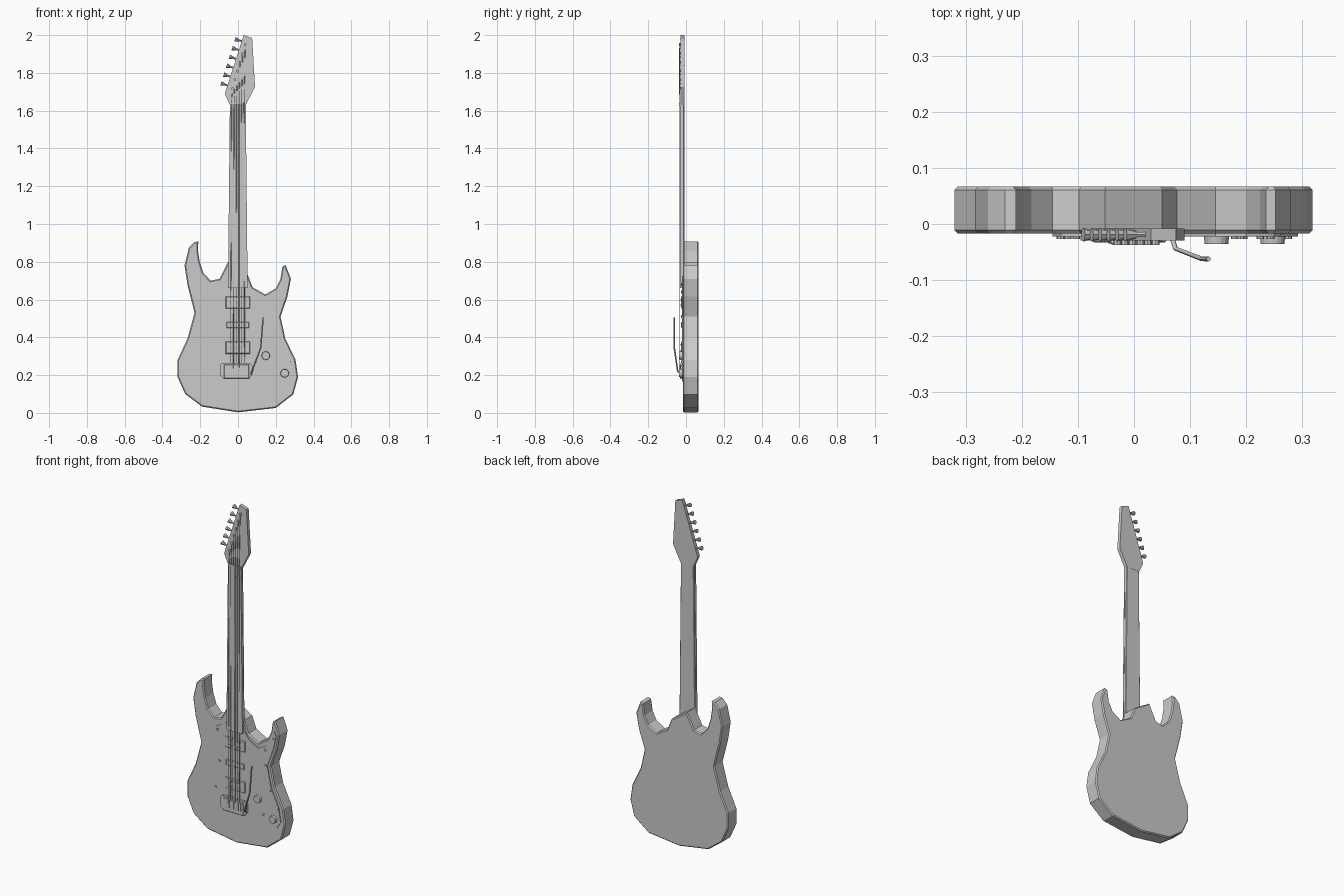
import bpy, bmesh, math
from mathutils import Vector

if "Cube" in bpy.data.objects:
    bpy.data.objects.remove(bpy.data.objects["Cube"])


def finish(bm, name):
    bmesh.ops.recalc_face_normals(bm, faces=bm.faces)
    me = bpy.data.meshes.new(name)
    bm.to_mesh(me)
    bm.free()
    ob = bpy.data.objects.new(name, me)
    bpy.context.collection.objects.link(ob)
    return ob


def prism(name, outline, y0, y1, bevel=0.0):
    """Extrude an x-z outline from y0 (front) to y1 (back), chamfering the rims."""
    bm = bmesh.new()
    face = bm.faces.new([bm.verts.new((x, y0, z)) for x, z in outline])
    ext = bmesh.ops.extrude_face_region(bm, geom=[face])
    for v in ext["geom"]:
        if isinstance(v, bmesh.types.BMVert):
            v.co.y = y1
    if bevel:
        rims = [e for e in bm.edges if abs(e.verts[0].co.y - e.verts[1].co.y) < 1e-6]
        bmesh.ops.bevel(bm, geom=rims, offset=bevel, segments=1, affect='EDGES')
    return finish(bm, name)


def block(name, x0, x1, z0, z1, y0, y1, bevel=0.0):
    return prism(name, [(x0, z0), (x1, z0), (x1, z1), (x0, z1)], y0, y1, bevel)


def rod(name, a, b, r0, r1=None, sides=8):
    """Cylinder or cone running from a to b."""
    a, b = Vector(a), Vector(b)
    bm = bmesh.new()
    bmesh.ops.create_cone(bm, cap_ends=True, segments=sides, radius1=r0,
                          radius2=r0 if r1 is None else r1, depth=(b - a).length)
    rot = (b - a).to_track_quat('Z', 'Y')
    for v in bm.verts:
        v.co = rot @ v.co + (a + b) / 2
    return finish(bm, name)


def tube(name, pts, r):
    cu = bpy.data.curves.new(name, 'CURVE')
    cu.dimensions = '3D'
    cu.bevel_depth = r
    cu.bevel_resolution = 1
    cu.use_fill_caps = True
    sp = cu.splines.new('POLY')
    sp.points.add(len(pts) - 1)
    for p, co in zip(sp.points, pts):
        p.co = (*co, 1)
    ob = bpy.data.objects.new(name, cu)
    bpy.context.collection.objects.link(ob)
    return ob


# Double-horned body with the slanted neck heel
prism("body", [
    (-.21, .908), (-.23, .905), (-.26, .875), (-.283, .78), (-.267, .675), (-.23, .53),
    (-.267, .395), (-.32, .28), (-.32, .19), (-.28, .10), (-.19, .033), (0, .003),
    (.2, .026), (.293, .098), (.318, .19), (.305, .28), (.25, .395), (.225, .51),
    (.262, .617), (.28, .71), (.252, .783), (.235, .775), (.225, .71), (.2, .66),
    (.145, .627), (.077, .665), (.05, .735), (-.052, .80), (-.098, .71), (-.145, .70),
    (-.183, .74), (-.203, .80), (-.212, .86)], -.017, .067, .006)

# Pickguard following the treble horn and reaching down to the knobs
prism("pickguard", [
    (-.13, .655), (-.05, .70), (.05, .68), (.09, .63), (.145, .60), (.2, .625),
    (.235, .69), (.25, .725), (.262, .70), (.245, .62), (.205, .51), (.23, .39),
    (.28, .28), (.292, .2), (.27, .165), (.235, .17), (.09, .27), (-.145, .285),
    (-.112, .46)], -.022, -.015)
screws = [(-.118, .64), (-.103, .46), (-.131, .30), (.19, .60), (.243, .68),
          (.195, .51), (.225, .37), (.275, .27), (.18, .22)]
for i, (x, z) in enumerate(screws):
    rod(f"pickguard_screw_{i}", (x, -.016, z), (x, -.027, z), .007)

# Neck, fretboard and nut
taper = [(-.053, .66), (.051, .66), (.041, 1.635), (-.043, 1.635)]
prism("neck", taper, -.026, -.009, .003)
prism("fretboard", taper, -.032, -.025)
block("nut", -.041, .039, 1.628, 1.64, -.035, -.025)

# Pointed headstock
prism("headstock", [(.03, 2.0), (.075, 1.985), (.09, 1.725), (.041, 1.63),
                    (-.043, 1.63), (-.07, 1.69)], -.029, -.008)

# Tuners and strings, one of each per course
for i in range(6):
    t = i / 5
    hx, hz = -.083 + .075 * t, 1.742 + .234 * t
    px, pz = -.030 + .068 * t, 1.718 + .232 * t
    d = Vector((-.95, 0, .3 * .9)).normalized()
    head = Vector((hx, -.019, hz))
    rod(f"tuner_shaft_{i}", head - d * .05, head, .005, sides=6)
    rod(f"tuner_button_{i}", head - d * .012, head + d * .008, .007, .0125, 8)
    rod(f"tuner_post_{i}", (px, -.027, pz), (px, -.037, pz), .007)
    bx, nx = -.039 + .0148 * i, -.034 + .0132 * i
    tube(f"string_{i}", [(bx, -.035, .235), (nx, -.036, 1.634), (px, -.034, pz)], .0017)

# Pickups with pole pieces
for name, z in (("neck_pickup", .585), ("bridge_pickup", .345)):
    block(name, -.065, .063, z - .032, z + .032, -.027, -.018, .003)
    for row in (-.015, .015):
        for i in range(6):
            x = -.039 + .0148 * i
            rod(f"{name}_pole_{i}", (x, -.025, z + row), (x, -.029, z + row), .004, sides=6)
block("middle_pickup", -.06, .058, .45, .482, -.027, -.018, .003)

# Bridge plate and saddles
prism("bridge_plate", [(-.095, .2), (-.095, .255), (-.085, .265), (.062, .265),
                       (.077, .25), (.077, .205), (.06, .18), (-.075, .18)],
      -.029, -.016)
block("bridge_base", -.073, .057, .183, .255, -.033, -.025, .002)
for i in range(6):
    x = -.039 + .0148 * i
    block(f"saddle_{i}", x - .006, x + .006, .205, .25, -.036, -.03)

# Tremolo arm
tube("tremolo_arm", [(.068, -.025, .205), (.074, -.044, .22), (.12, -.062, .345),
                     (.133, -.0625, .505)], .0042)

# Control knobs
for i, (x, z) in enumerate([(.147, .303), (.247, .21)]):
    rod(f"knob_{i}", (x, -.016, z), (x, -.036, z), .023, .021, 16)
